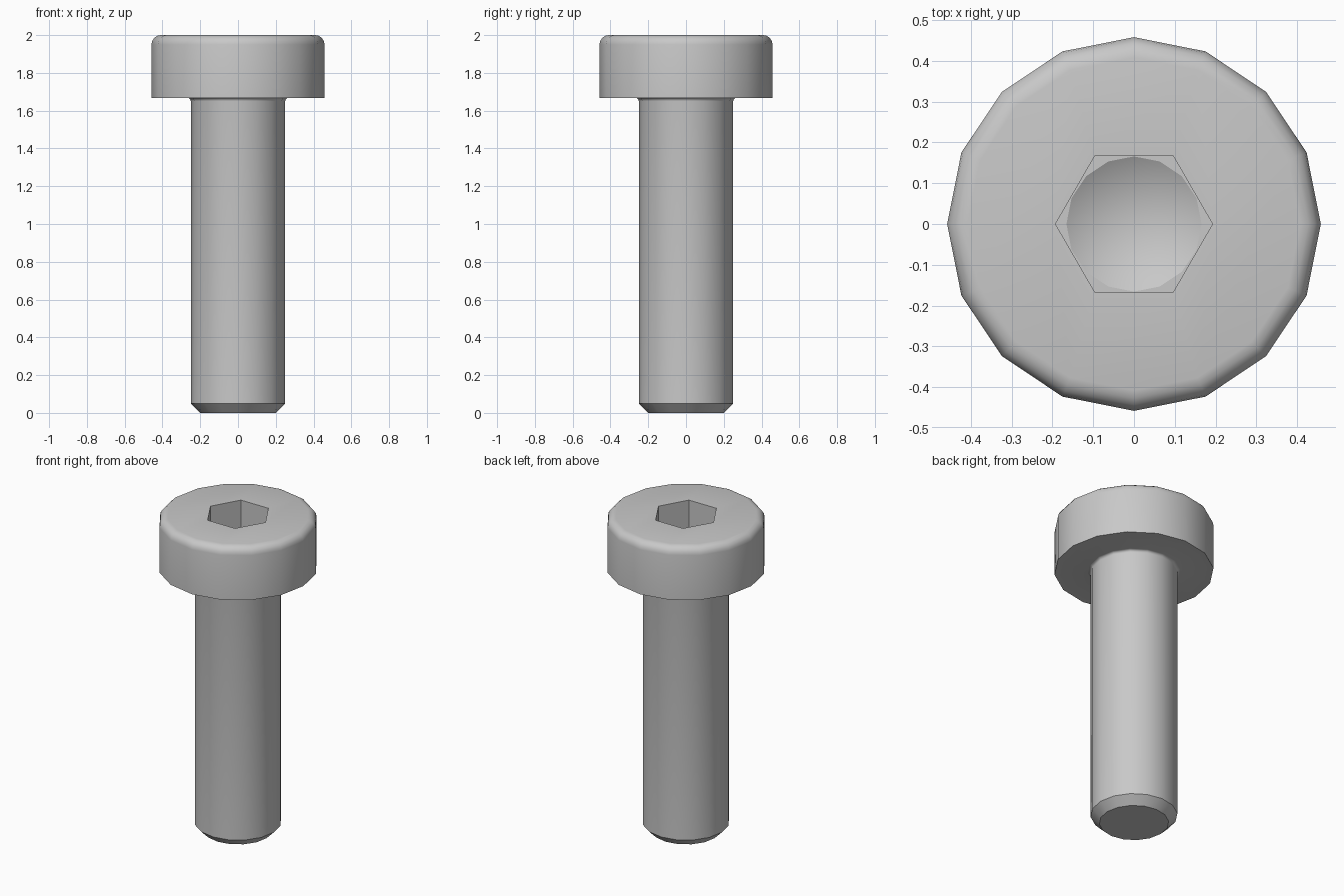
import bpy, bmesh
from math import sin, cos, pi, radians, sqrt

cube = bpy.data.objects.get("Cube")
if cube:
    bpy.data.objects.remove(cube, do_unlink=True)

SIDES = 16
HEAD_R, SHAFT_R, SHAFT_TOP = 0.458, 0.25, 1.667
SOCKET_FLAT, SOCKET_Z = 0.1667, 1.75

steel = bpy.data.materials.new("steel_grey")
steel.use_nodes = True
colour = (0.58, 0.58, 0.58, 1)
steel.diffuse_color = colour
steel.node_tree.nodes["Principled BSDF"].inputs["Base Color"].default_value = colour


def arc(cx, cz, r, start, end, steps=4):
    """Points of a fillet in the (radius, height) plane."""
    angles = [radians(start + (end - start) * i / steps) for i in range(steps + 1)]
    return [(cx + r * cos(a), cz + r * sin(a)) for a in angles]


def lathe(name, profile, sides):
    """Revolve a (radius, height) profile about z and cap its ends."""
    bm = bmesh.new()
    rings = []
    for r, z in profile:
        if r == 0:
            rings.append([bm.verts.new((0, 0, z))] * sides)
        else:
            rings.append([bm.verts.new((r * cos(2 * pi * i / sides),
                                        r * sin(2 * pi * i / sides), z))
                          for i in range(sides)])
    for low, high in zip(rings, rings[1:]):
        for i in range(sides):
            j = (i + 1) % sides
            corners = dict.fromkeys((low[i], low[j], high[j], high[i]))
            bm.faces.new(list(corners))
    for ring in (rings[0], rings[-1]):
        if ring[0] is not ring[1]:
            bm.faces.new(ring)
    bmesh.ops.recalc_face_normals(bm, faces=bm.faces)
    mesh = bpy.data.meshes.new(name)
    bm.to_mesh(mesh)
    bm.free()
    mesh.materials.append(steel)
    obj = bpy.data.objects.new(name, mesh)
    bpy.context.collection.objects.link(obj)
    return obj


# Chamfered shaft, under-head fillet and round-edged head in one profile
NECK, EDGE = 0.017, 0.05
profile = [(0.2, 0), (SHAFT_R, 0.05)]
profile += arc(SHAFT_R + NECK, SHAFT_TOP - NECK, NECK, 180, 90)
profile += [(HEAD_R, SHAFT_TOP)]
profile += arc(HEAD_R - EDGE, 2 - EDGE, EDGE, 0, 90)
screw = lathe("cap_screw", profile, SIDES)

# Hexagonal socket and the drilled cone beneath it
hex_r = SOCKET_FLAT * 2 / sqrt(3)
drill_r = SOCKET_FLAT - 0.001
cutters = [
    lathe("hex_socket_cutter", [(hex_r, SOCKET_Z), (hex_r, 2.1)], 6),
    lathe("drill_point_cutter", [(0, SOCKET_Z - drill_r / sqrt(3)),
                                 (drill_r, SOCKET_Z), (drill_r, SOCKET_Z + 0.1)], SIDES),
]

bpy.ops.object.select_all(action="DESELECT")
bpy.context.view_layer.objects.active = screw
screw.select_set(True)
for cutter in cutters:
    cutter.hide_render = True
    cut = screw.modifiers.new(cutter.name, "BOOLEAN")
    cut.operation = "DIFFERENCE"
    cut.solver = "EXACT"
    cut.object = cutter
    bpy.ops.object.modifier_apply(modifier=cut.name)
for cutter in cutters:
    bpy.data.objects.remove(cutter, do_unlink=True)

bpy.ops.object.shade_smooth_by_angle(angle=radians(30))
